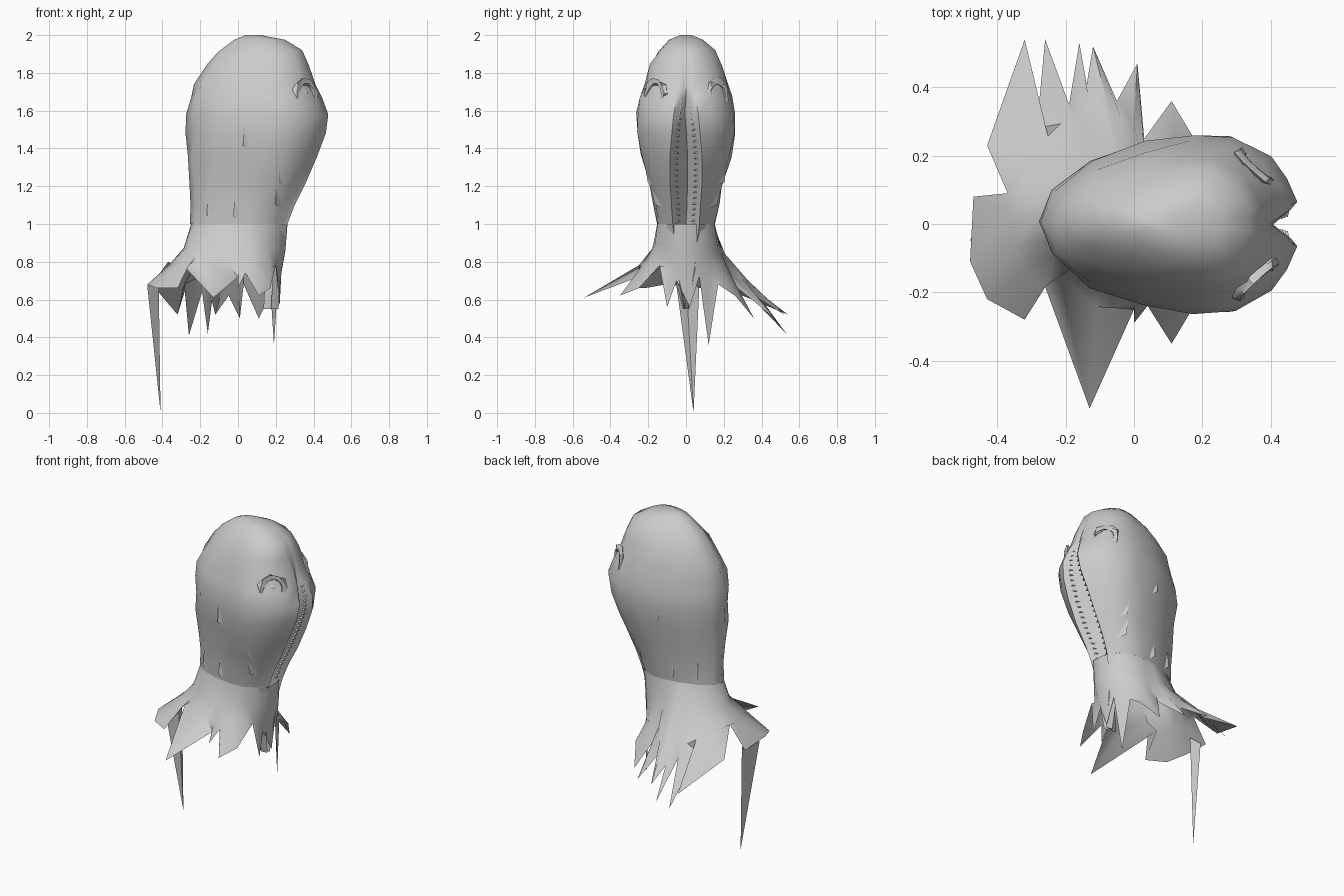
import bpy, math, random
from mathutils import Vector

if "Cube" in bpy.data.objects:
    bpy.data.objects.remove(bpy.data.objects["Cube"])

random.seed(4)

def build(name, verts, faces, angle=None):
    me = bpy.data.meshes.new(name)
    me.from_pydata([tuple(v) for v in verts], [], faces)
    ob = bpy.data.objects.new(name, me)
    bpy.context.collection.objects.link(ob)
    bpy.ops.object.select_all(action='DESELECT')
    ob.select_set(True)
    bpy.context.view_layer.objects.active = ob
    bpy.ops.object.mode_set(mode='EDIT')
    bpy.ops.mesh.select_all(action='SELECT')
    bpy.ops.mesh.normals_make_consistent(inside=False)
    bpy.ops.object.mode_set(mode='OBJECT')
    if angle:
        bpy.ops.object.shade_smooth_by_angle(angle=math.radians(angle))
    return ob

# body sections: z, back x, front x, half width, mouth half width, mouth depth
SECT = [(2.0, .04, .12, .03, 0, 0), (1.975, -.02, .25, .09, 0, 0),
        (1.92, -.10, .34, .15, 0, 0), (1.84, -.17, .375, .192, 0, 0),
        (1.74, -.23, .41, .222, .008, .01), (1.67, -.25, .445, .242, .025, .04),
        (1.58, -.27, .478, .266, .04, .07), (1.48, -.275, .465, .262, .05, .09),
        (1.36, -.27, .42, .237, .06, .1), (1.22, -.26, .36, .197, .06, .1),
        (1.10, -.25, .30, .17, .052, .09), (1.0, -.255, .262, .153, .045, .08)]
HALF = [(-1, 0), (-.9, .36), (-.62, .68), (-.2, .9), (.2, 1), (.5, .98), (.78, .76), (.92, .5)]

def section(z):
    for a, b in zip(SECT, SECT[1:]):
        if b[0] <= z <= a[0]:
            f = (z - b[0]) / (a[0] - b[0])
            return [q + (p - q) * f for p, q in zip(a, b)]
    return SECT[-1]

def ring(s):
    z, xb, xf, w, m, d = s
    half = [((xb + xf) / 2 + t * (xf - xb) / 2, y * w) for t, y in HALF]
    half += [(xf, m + .025 if m else w * .25), (xf - d * .3, m if m else w * .12)]
    pts = half + [(xf - d, 0)] + [(x, -y) for x, y in half[:0:-1]]
    return [Vector((x, y, z)) for x, y in pts]

# head and neck, with a cleft for the mouth and an uneven skin
verts, faces = [], []
for k, s in enumerate(SECT):
    for v in ring(s):
        j = .009 if 1 < k < 11 and v.x < s[2] - .05 else 0
        verts.append(v + Vector([random.uniform(-j, j) for _ in range(3)]))
n = len(ring(SECT[0]))
faces.append(tuple(range(n)))
for k in range(len(SECT) - 1):
    for i in range(n):
        j = (i + 1) % n
        faces.append((k * n + i, k * n + j, (k + 1) * n + j, (k + 1) * n + i))
build("head", verts, faces, 50)

# ragged skirt of torn skin: rim runs round from the mouth side
RIM = [(.22, .02, .56), (.21, .07, .72), (.19, .12, .36), (.17, .17, .68),
       (.17, .26, .62), (.11, .36, .5), (.03, .25, .68), (.01, .47, .5),
       (-.05, .36, .62), (-.12, .52, .52), (-.14, .40, .6), (-.16, .53, .42),
       (-.19, .35, .64), (-.26, .54, .41), (-.285, .28, .68), (-.32, .54, .52),
       (-.43, .23, .65), (-.37, .09, .8), (-.47, .08, .66), (-.48, -.11, .68),
       (-.43, -.22, .66), (-.32, -.28, .66), (-.28, -.13, .77), (-.13, -.54, .61),
       (0, -.25, .72), (0, -.29, .66), (.04, -.24, .74), (.11, -.35, .62),
       (.17, -.25, .66), (.2, -.14, .78), (.22, -.1, .56), (.21, -.05, .7)]
OUTLINE = [v for v in ring(SECT[-1]) if not (v.x > .17 and abs(v.y) < .05)]

# collar point where a ray at the rim angle meets the neck outline
def collar(a):
    d = Vector((math.cos(a), math.sin(a)))
    for v, w in zip(OUTLINE, OUTLINE[1:] + OUTLINE[:1]):
        p, e = v.xy, w.xy - v.xy
        den = d.x * e.y - d.y * e.x
        if abs(den) < 1e-9:
            continue
        t = (p.x * e.y - p.y * e.x) / den
        u = (p.x * d.y - p.y * d.x) / den
        if t > 0 and -1e-6 <= u <= 1.000001:
            return Vector((d.x * t, d.y * t, 1.0))
    return Vector((d.x * .15, d.y * .15, 1.0))

def smooth(pts, passes):
    for _ in range(passes):
        pts = [(pts[i - 1] + pts[i] * 2 + pts[(i + 1) % len(pts)]) / 4 for i in range(len(pts))]
    return pts

rim = [Vector(r) for r in RIM]
even = smooth(rim, 4)
tops = [collar(math.atan2(e.y, e.x)) for e in even]
mids = [t.lerp(e, .22) - Vector((0, 0, .06)) for t, e in zip(tops, even)]
lows = [t.lerp(e, .62) - Vector((0, 0, .02)) for t, e in zip(tops, even)]
# deep tears cut into the even part of the skirt
lows = [l if (r - l).xy.dot(l.xy) > 0 or r.z < l.z - .05 else m.lerp(r, .6)
        for l, r, m in zip(lows, rim, mids)]
m, faces = len(rim), []
for k in range(3):
    for i in range(m):
        j = (i + 1) % m
        faces.append((k * m + i, k * m + j, (k + 1) * m + j, (k + 1) * m + i))
build("torn_skirt", tops + mids + lows + rim, faces, 60)

# long hanging shred at the back
build("long_shred", [(-.48, -.05, .67), (-.42, 0, .72), (-.44, .07, .66), (-.41, .04, 0)],
      [(0, 1, 3), (1, 2, 3), (2, 0, 3)])

# lower lips continuing the cleft down over the skirt
for side, label in ((1, "left"), (-1, "right")):
    path = [(1.0, .262, .045, .06), (.9, .24, .038, .05), (.75, .225, .028, .04), (.55, .215, .006, .01)]
    v, f = [], []
    for z, x, y, w in path:
        v += [(x - .08, 0, z), (x - .024, side * y, z), (x, side * (y + w * .42), z),
              (x - .04, side * (y + w), z)]
    for k in range(len(path) - 1):
        for i in range(3):
            f.append((4 * k + i, 4 * k + i + 1, 4 * k + i + 5, 4 * k + i + 4))
    build("lower_lip_" + label, v, f, 60)

# rows of small teeth inside the lips
for side, label in ((1, "left"), (-1, "right")):
    v, f = [], []
    for k in range(22):
        z = 1.65 - k * .03
        s = section(z)
        x, y = s[2] - s[5] * .3, side * s[4]
        b = len(v)
        v += [(x, y, z + .006), (x, y, z - .006), (x - .03, y * .75, z),
              (x - .004, y - side * min(.018, s[4] * .5), z - .006)]
        f += [(b, b + 1, b + 3), (b + 1, b + 2, b + 3), (b + 2, b, b + 3)]
    build("teeth_" + label, v, f)

# sunken eyes with wrinkled rims
for side, label in ((1, "left"), (-1, "right")):
    nrm = Vector((.68, side * .72, .1)).normalized()
    rot = nrm.to_track_quat('Z', 'Y').to_euler()
    c = Vector((.352, side * .162, 1.69))
    bpy.ops.mesh.primitive_torus_add(major_segments=11, minor_segments=6, major_radius=.062,
                                     minor_radius=.017, location=c, rotation=rot)
    lid = bpy.context.object
    lid.name = "eye_rim_" + label
    for p in lid.data.vertices:
        p.co *= random.uniform(.85, 1.2)
    bpy.ops.object.shade_smooth_by_angle(angle=math.radians(40))
    bpy.ops.mesh.primitive_uv_sphere_add(segments=10, ring_count=6, radius=.025,
                                         location=c - nrm * .008)
    bpy.context.object.name = "eye_" + label
    bpy.ops.object.shade_smooth_by_angle(angle=math.radians(60))

# point on the side of the body, pushed out a little
def on_skin(x, z, out, side):
    s = section(z)
    t = (x - (s[1] + s[2]) / 2) / ((s[2] - s[1]) / 2)
    for p, q in zip(HALF, HALF[1:]):
        if p[0] <= t <= q[0]:
            y = p[1] + (q[1] - p[1]) * (t - p[0]) / (q[0] - p[0])
            return (x, side * (y * s[3] + out), z)
    return (x, side * s[3] * .5, z)

# loose flaps of skin on the sides: x, z, length
FLAPS = [(.03, 1.52, .13), (.2, 1.2, .12), (-.02, 1.12, .1), (-.16, 1.14, .12), (.22, 1.3, .1)]
for side, label in ((1, "left"), (-1, "right")):
    v, f = [], []
    for x, z, ln in FLAPS:
        v += [on_skin(x, z, 0, side), on_skin(x + .035, z - ln, -.004, side),
              on_skin(x - .005, z - ln * .8, .014, side)]
        f.append((len(v) - 3, len(v) - 2, len(v) - 1))
    build("skin_flaps_" + label, v, f)
